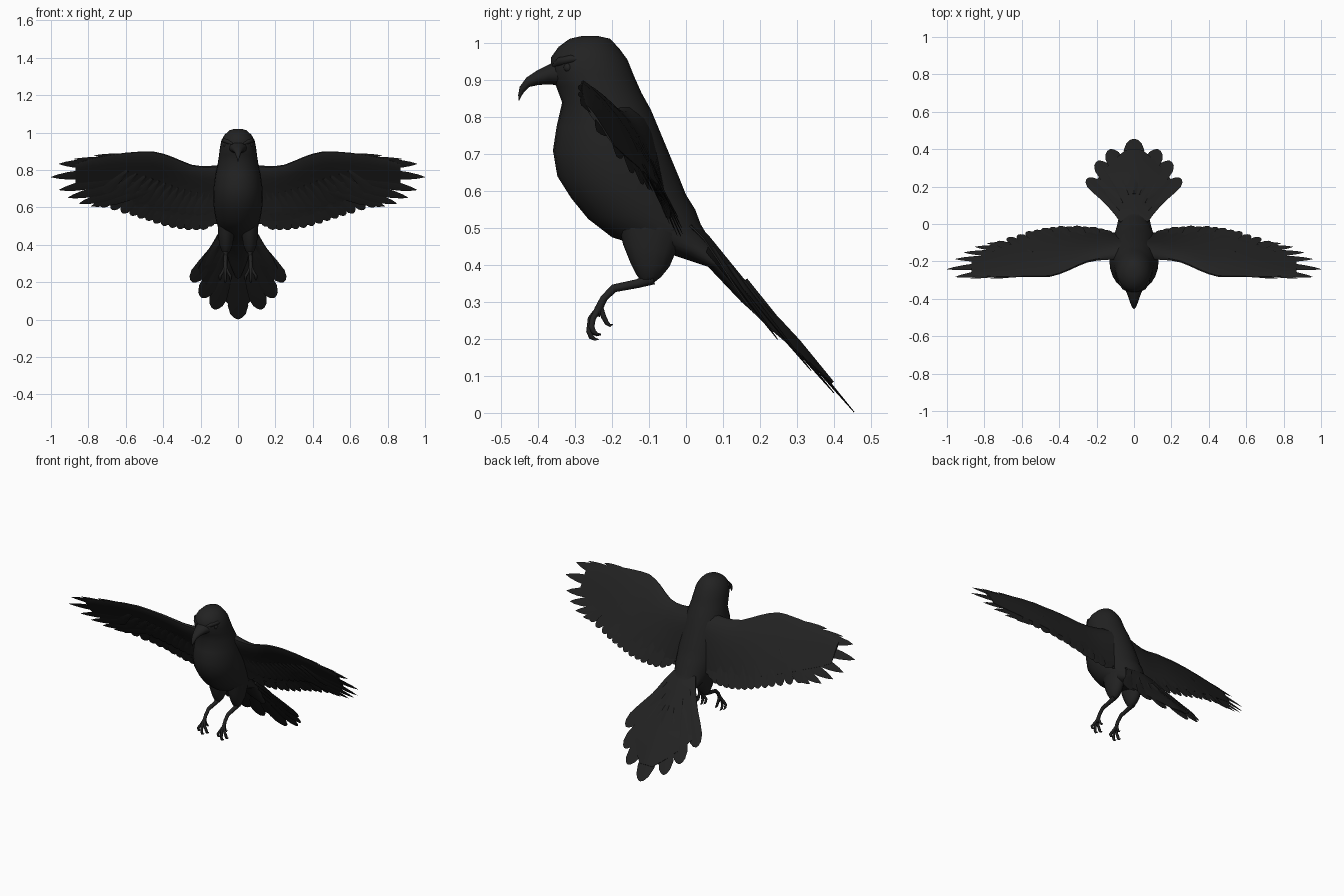
import bpy, bmesh, math
from mathutils import Vector as V

if "Cube" in bpy.data.objects:
    bpy.data.objects.remove(bpy.data.objects["Cube"])

black = bpy.data.materials.new("soot black")
black.diffuse_color = (0.016, 0.016, 0.016, 1)
black.use_nodes = True
black.node_tree.nodes["Principled BSDF"].inputs["Base Color"].default_value = black.diffuse_color


def build(name, lofts, mirror=False, angle=50):
    """One object from several closed lofts, each a list of rings."""
    bm = bmesh.new()
    for rings in lofts:
        rows = [[bm.verts.new(p) for p in r] for r in rings]
        n = len(rows[0])
        for a, b in zip(rows, rows[1:]):
            for i in range(n):
                j = (i + 1) % n
                bm.faces.new((a[i], a[j], b[j], b[i]))
        bm.faces.new(rows[0])
        bm.faces.new(rows[-1])
    bmesh.ops.recalc_face_normals(bm, faces=bm.faces)
    me = bpy.data.meshes.new(name)
    bm.to_mesh(me)
    bm.free()
    me.materials.append(black)
    ob = bpy.data.objects.new(name, me)
    bpy.context.collection.objects.link(ob)
    bpy.ops.object.select_all(action='DESELECT')
    ob.select_set(True)
    bpy.context.view_layer.objects.active = ob
    bpy.ops.object.shade_smooth_by_angle(angle=math.radians(angle))
    if mirror:
        ob.modifiers.new("mirror", 'MIRROR')
    return ob


def oval(front, back, hw, n=24):
    """Ring spanning a front and a back point (y, z), with half width hw."""
    f, b = V((0, *front)), V((0, *back))
    c, h = (f + b) / 2, (f - b) / 2
    return [c + h * math.cos(t) + V((hw * math.sin(t), 0, 0))
            for t in (2 * math.pi * i / n for i in range(n))]


def tube(points, radii, n=8):
    pts = [V(p) for p in points]
    rings = []
    for i, p in enumerate(pts):
        d = (pts[min(i + 1, len(pts) - 1)] - pts[max(i - 1, 0)]).normalized()
        u = d.cross(V((1, 0, 0))).normalized()
        w = d.cross(u)
        rings.append([p + (u * math.cos(t) + w * math.sin(t)) * radii[i]
                      for t in (2 * math.pi * k / n for k in range(n))])
    return rings


POINTED = [(0, .6), (.3, .9), (.6, 1), (.8, .75), (.92, .42), (1, .03)]
ROUNDED = [(0, .4), (.3, .65), (.6, .9), (.8, 1), (.92, .75), (.98, .4), (1, .08)]


def feather(root, tip, normal, hw, shape, thick=.005):
    """Leaf with a raised quill line along its middle."""
    root, tip = V(root), V(tip)
    side = (tip - root).cross(normal).normalized()
    rings = []
    for t, w in shape:
        p = root.lerp(tip, t)
        h = normal * thick * (1.1 - t)
        rings.append([p - side * hw * w, p + h, p + side * hw * w, p - h])
    return rings


# Body, from crown to tail base
body = [((-.28, 1.02), (-.24, 1.02), .018), ((-.315, 1.012), (-.205, 1.012), .046),
        ((-.345, .99), (-.18, .985), .072), ((-.365, .962), (-.158, .955), .089),
        ((-.365, .925), (-.14, .91), .097), ((-.352, .885), (-.12, .865), .102),
        ((-.335, .84), (-.095, .82), .109), ((-.35, .775), (-.072, .765), .122),
        ((-.36, .71), (-.045, .70), .131), ((-.348, .64), (-.02, .64), .133),
        ((-.31, .58), (0, .59), .128), ((-.265, .525), (.025, .55), .119),
        ((-.2, .475), (.04, .51), .107), ((-.12, .45), (.055, .485), .094),
        ((-.03, .425), (.085, .45), .083), ((.06, .395), (.12, .405), .072),
        ((.15, .3), (.18, .33), .05), ((.24, .22), (.255, .24), .015)]
build("body", [[oval(*r) for r in body]])

# Hooked beak
beak = [((-.34, .885), (-.34, .957), .052), ((-.37, .889), (-.37, .943), .038),
        ((-.40, .887), (-.405, .925), .027), ((-.423, .882), (-.432, .907), .018),
        ((-.438, .868), (-.45, .882), .011), ((-.446, .856), (-.454, .86), .005),
        ((-.451, .845), (-.453, .845), .001)]
build("beak", [[oval(*r, n=12) for r in beak]])

# Eyes and brow ridges
bpy.ops.mesh.primitive_uv_sphere_add(segments=12, ring_count=8, radius=.013,
                                     location=(.068, -.318, .934))
eye = bpy.context.object
eye.name = "eye"
eye.data.materials.append(black)
bpy.ops.object.shade_smooth()
eye.data.transform(eye.matrix_world)
eye.matrix_world.identity()
eye.modifiers.new("mirror", 'MIRROR')
build("brow", [tube([(.028, -.358, .94), (.052, -.342, .95), (.074, -.31, .957),
                     (.08, -.275, .957)], [.005, .012, .011, .003])], True)

WN = V((0, .83, .56)).normalized()


# Wing surface: depth follows height, flatter at the root, swept at the tip
def on_wing(x, z, off=0):
    o = .01
    if x < .45:
        o += (.45 - x) / .25 * (.14 * (z - .475) - .027)
    elif x > .55:
        o -= .118 * (x - .55)
    c = min(max((z - .5) / .38, 0), 1)
    camber = .022 * math.sin(math.pi * c) * max(0, min(1, 1.6 * (1 - x)))
    return V((x, -.02 - .68 * (z - .5) + o, z)) + WN * (off + camber)


stations = [(.04, .82, .54), (.08, .818, .53), (.12, .812, .525), (.16, .81, .525),
            (.2, .811, .525), (.25, .82, .53), (.3, .842, .535), (.35, .866, .545),
            (.4, .885, .56), (.45, .896, .575), (.5, .898, .59), (.6, .891, .62),
            (.7, .877, .655), (.8, .855, .69), (.87, .83, .72)]
chord = [(0, .25), (.05, .7), (.2, 1), (.35, .95), (.5, .75), (.75, .45), (1, .1)]
wing = []
for x, lead, trail in stations:
    th = .022 * (1 - x) + .003
    hump = .035 * max(0, 1 - x / .22)      # blends the root into the back
    up = [on_wing(x, lead + (trail - lead) * c, (th + hump) * h) for c, h in chord]
    low = [on_wing(x, lead + (trail - lead) * c, -th * h) for c, h in reversed(chord)]
    wing.append(up + low)
build("wing", [wing], True)

# Long outer feathers: root and tip in (x, z)
primaries = [((.5, .87), (.77, .876)), ((.5, .853), (.88, .858)),
             ((.55, .83), (.957, .832)), ((.55, .79), (1.0, .762)),
             ((.54, .765), (.957, .692)), ((.5, .735), (.91, .65)),
             ((.48, .71), (.85, .618)), ((.46, .69), (.785, .603))]
build("primary_feathers", [feather(on_wing(*r, .004 - .002 * i), on_wing(*t), WN,
                                   .016 if i < 2 else .032, POINTED)
                           for i, (r, t) in enumerate(primaries)], True, 30)

# Trailing feathers along the rear edge
edge = [(.12, .51), (.2, .475), (.3, .48), (.4, .50), (.5, .53), (.6, .56), (.73, .598)]
secondaries, coverts = [], []
for k in range(15):
    s = k / 14 * (len(edge) - 1)
    i = min(int(s), len(edge) - 2)
    x, z = V(edge[i]).lerp(V(edge[i + 1]), s - i)
    lean = .02 + .12 * k / 14
    o = .003 * (k % 2)
    secondaries.append(feather(on_wing(x - lean, z + .15, o), on_wing(x, z, o), WN,
                               .031, ROUNDED))
    # Shorter overlapping row on the underside
    coverts.append(feather(on_wing(x - lean, z + .2, -.012), on_wing(x - .01, z + .08, -.01),
                           WN, .028, ROUNDED))
build("secondary_feathers", secondaries, True, 30)
build("under_coverts", coverts, True, 30)

# Tail: arched fan, its ridge highest and its sides drooping
TN = V((0, .74, .67)).normalized()
ridge = [(-.02, .545), (.055, .488), (.19, .322), (.3, .207), (.42, .06), (.455, .004)]


def on_tail(x, y, off=0):
    for (y0, z0), (y1, z1) in zip(ridge, ridge[1:]):
        if y <= y1:
            break
    z = z0 + (z1 - z0) * (y - y0) / (y1 - y0)
    return V((x, y, z)) + TN * (off - .04 * min(abs(x) / .22, 1.2) ** 1.3)


fan = [(.02, .075), (.06, .1), (.11, .138), (.16, .182), (.21, .212), (.26, .2),
       (.31, .16), (.36, .1), (.40, .045)]
tail = []
for y, hw in fan:
    xs = [hw * (i / 6 - 1) for i in range(13)]
    th = .02 * (1 - y / .44) + .002
    top = [on_tail(x, y) for x in xs]
    low = [on_tail(x, y, -th * (1.1 - abs(x) / hw) - .002) for x in reversed(xs)]
    tail.append(top + low)
build("tail_fan", [tail])

# Rounded tail feathers that scallop the fan's edge
tips = [((.03, .16), (.125, .40, .054), .047), ((.06, .12), (.19, .338, .115), .047),
        ((.08, .08), (.243, .247, .2), .044)]
build("tail_middle_feather", [feather(on_tail(0, .16, -.006), (0, .455, .002), TN, .055,
                                      ROUNDED, .012)], False, 30)
build("tail_side_feathers", [feather(on_tail(*r, -.01), t, TN, w, ROUNDED, .012)
                             for r, t, w in tips], True, 30)

# Thighs
thigh = [((-.185, .52), (.0, .49), .045), ((-.17, .455), (-.03, .43), .043),
         ((-.15, .405), (-.045, .395), .036), ((-.132, .37), (-.068, .367), .025),
         ((-.115, .352), (-.085, .354), .012)]
build("thigh", [[[p + V((.064, 0, 0)) for p in oval(*r, n=14)] for r in thigh]], True)

# Shanks
build("shank", [tube([(.066, -.09, .365), (.066, -.13, .35), (.067, -.195, .337),
                      (.067, -.222, .31), (.068, -.237, .28), (.068, -.242, .262)],
                     [.018, .012, .011, .010, .011, .009])], True)

# Toes with curled claws, hanging below the ankle
toes = []
for dx, dy, dz in ((-.028, 0, .004), (0, -.006, -.008), (.028, 0, .006)):
    x = .068
    toes.append(tube([(x, -.235, .285), (x + dx * .5, -.252 + dy, .255),
                      (x + dx, -.256 + dy, .228 + dz), (x + dx, -.25 + dy, .213 + dz),
                      (x + dx, -.24 + dy, .207 + dz), (x + dx, -.23 + dy, .207 + dz)],
                     [.008, .008, .008, .007, .004, .001]))
toes.append(tube([(.068, -.232, .285), (.066, -.222, .258), (.064, -.214, .243),
                  (.064, -.205, .236), (.064, -.197, .24)],
                 [.008, .007, .006, .004, .001]))
build("toes", toes, True)
